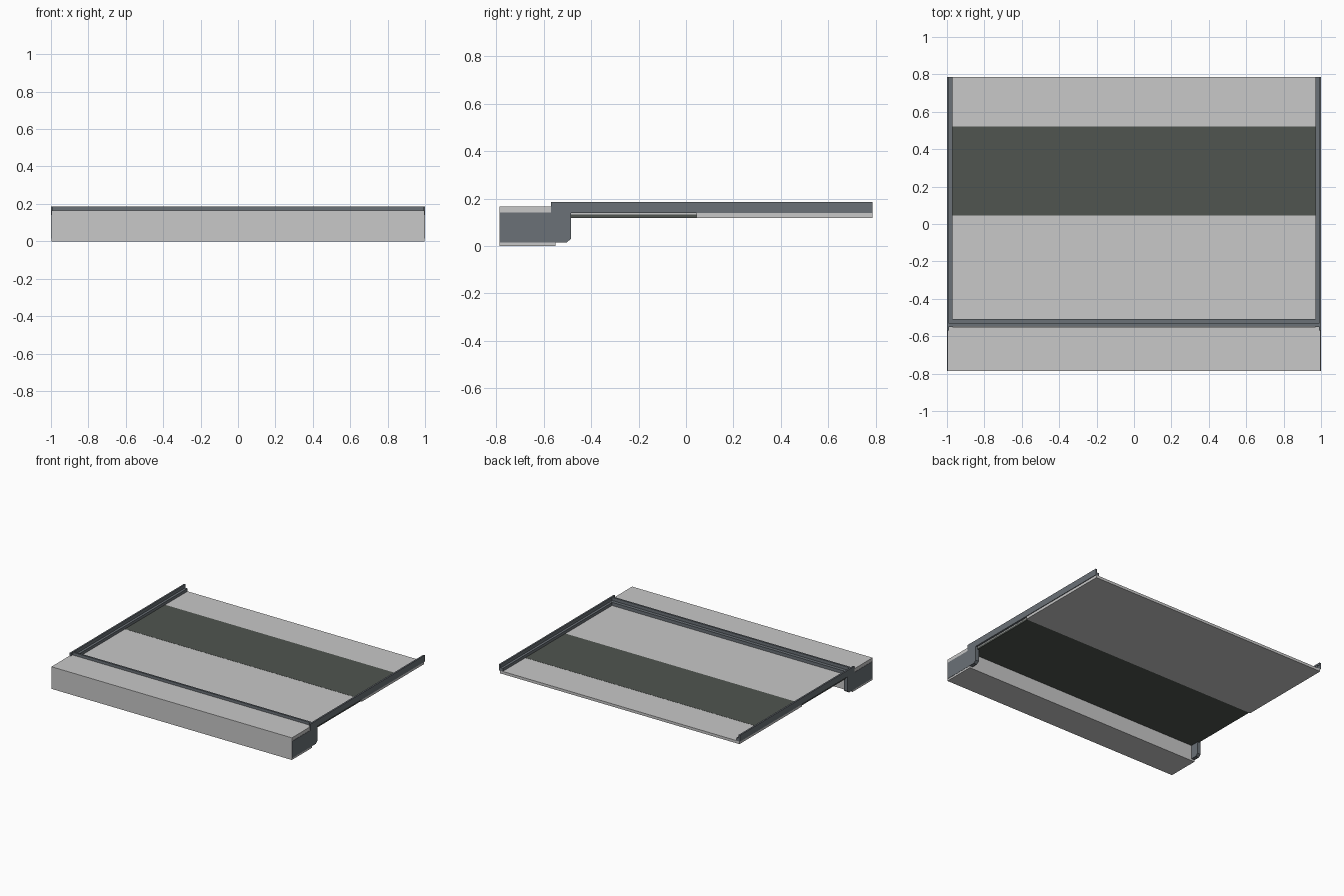
import bpy, bmesh

if "Cube" in bpy.data.objects:
    bpy.data.objects.remove(bpy.data.objects["Cube"])


def mat(name, rgb):
    m = bpy.data.materials.new(name)
    m.diffuse_color = (*rgb, 1)
    m.use_nodes = True
    m.node_tree.nodes["Principled BSDF"].inputs["Base Color"].default_value = m.diffuse_color
    return m


LIGHT = mat("light_grey", (0.58, 0.58, 0.58))
DARK = mat("dark_grey_green", (0.08, 0.09, 0.08))
METAL = mat("slate_metal", (0.145, 0.165, 0.185))


def extrude(name, pts, place, depth, material):
    """Closed prism: place(u, v) gives the start point, depth is the sweep vector."""
    bm = bmesh.new()
    f = bm.faces.new([bm.verts.new(place(u, v)) for u, v in pts])
    r = bmesh.ops.extrude_face_region(bm, geom=[f])
    bmesh.ops.translate(bm, vec=depth,
                        verts=[g for g in r["geom"] if isinstance(g, bmesh.types.BMVert)])
    bmesh.ops.recalc_face_normals(bm, faces=bm.faces)
    me = bpy.data.meshes.new(name)
    bm.to_mesh(me)
    bm.free()
    me.materials.append(material)
    ob = bpy.data.objects.new(name, me)
    bpy.context.collection.objects.link(ob)
    return ob


def box(name, x, y, z, material):
    pts = [(x[0], y[0]), (x[1], y[0]), (x[1], y[1]), (x[0], y[1])]
    return extrude(name, pts, lambda u, v: (u, v, z[0]), (0, 0, z[1] - z[0]), material)


# Front box
box("front_box", (-0.998, 0.998), (-0.787, -0.55), (0, 0.166), LIGHT)

# Panels: light front sheet over a dark underlay, light rear slab with dark band
box("front_sheet", (-0.985, 0.985), (-0.55, 0.045), (0.132, 0.138), LIGHT)
box("dark_underlay", (-0.985, 0.985), (-0.55, 0.045), (0.118, 0.132), DARK)
box("rear_panel", (-0.995, 0.995), (0.045, 0.787), (0.118, 0.138), LIGHT)
box("dark_band", (-0.985, 0.985), (0.045, 0.52), (0.138, 0.139), DARK)

# Side brackets and stepped side rails
bracket = [(-0.786, 0.014), (-0.505, 0.014), (-0.485, 0.03), (-0.485, 0.14),
           (-0.786, 0.14)]
rail = [(1.0, 0.138), (1.0, 0.186), (0.988, 0.186), (0.988, 0.16),
        (0.97, 0.16), (0.97, 0.138)]
for side, s in (("right", 1), ("left", -1)):
    extrude(side + "_bracket", bracket, lambda u, v: (s * 0.972, u, v),
            (s * 0.028, 0, 0), METAL)
    extrude(side + "_rail", rail, lambda u, v: (s * u, -0.57, v),
            (0, 1.357, 0), METAL)

# Stepped cross rail behind the box
cross = [(-0.547, 0.138), (-0.547, 0.185), (-0.533, 0.185), (-0.533, 0.162),
         (-0.508, 0.162), (-0.508, 0.138)]
extrude("cross_rail", cross, lambda u, v: (-0.988, u, v), (1.976, 0, 0), METAL)
